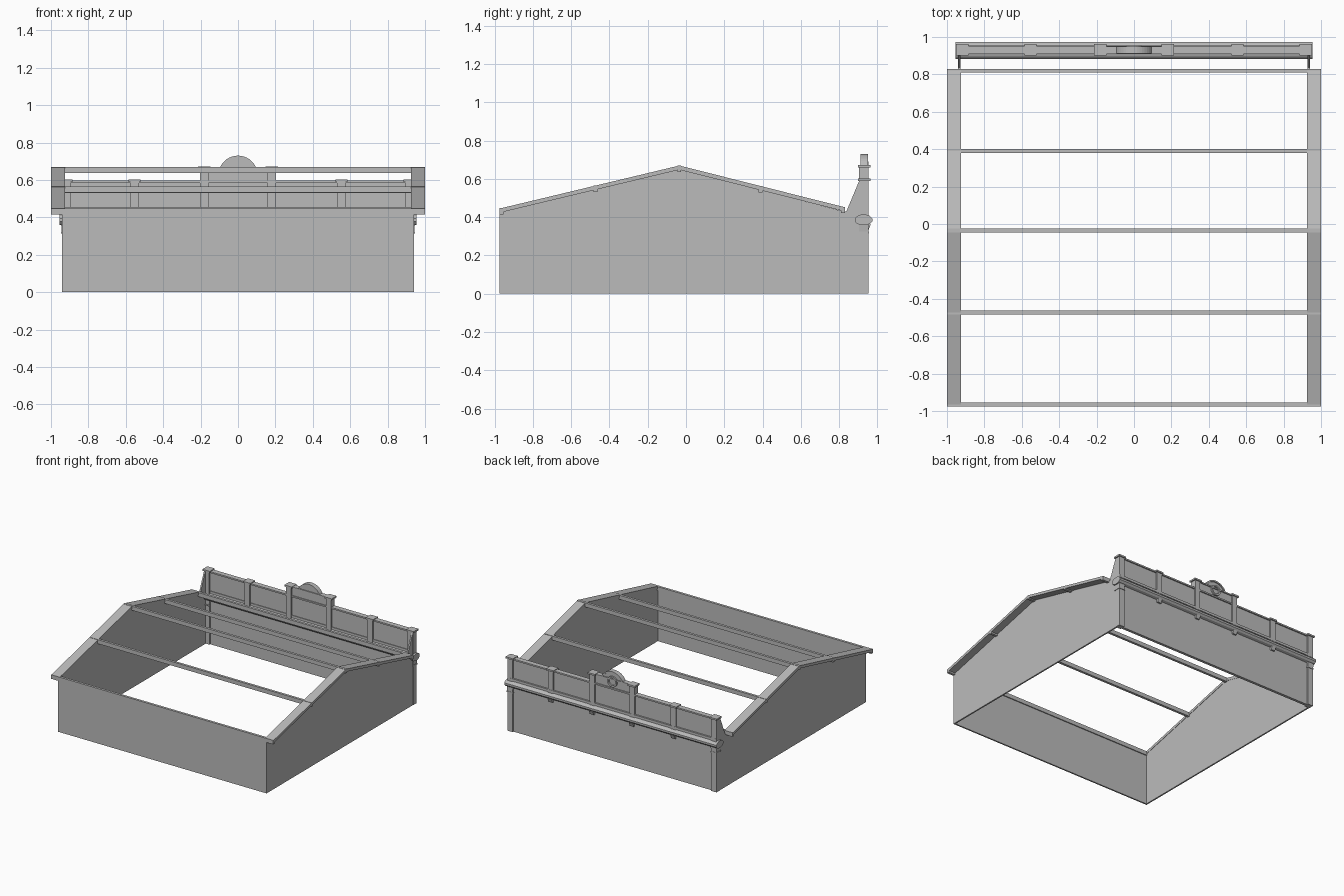
import bpy, bmesh, math

if "Cube" in bpy.data.objects:
    bpy.data.objects.remove(bpy.data.objects["Cube"])

grey = bpy.data.materials.new("plain_grey")
grey.diffuse_color = (0.5, 0.5, 0.5, 1)
grey.use_nodes = True
grey.node_tree.nodes["Principled BSDF"].inputs["Base Color"].default_value = grey.diffuse_color


def finish(name, bm):
    bmesh.ops.recalc_face_normals(bm, faces=bm.faces)
    me = bpy.data.meshes.new(name)
    bm.to_mesh(me)
    bm.free()
    me.materials.append(grey)
    ob = bpy.data.objects.new(name, me)
    bpy.context.collection.objects.link(ob)
    return ob


def box(name, x0, x1, y0, y1, z0, z1):
    return extrude_x(name, [(y0, z0), (y1, z0), (y1, z1), (y0, z1)], x0, x1)


def extrude(name, base, shift):
    """Close a planar outline and extrude it along shift."""
    bm = bmesh.new()
    f = bm.faces.new([bm.verts.new(p) for p in base])
    r = bmesh.ops.extrude_face_region(bm, geom=[f], use_keep_orig=True)
    vs = [g for g in r["geom"] if isinstance(g, bmesh.types.BMVert)]
    bmesh.ops.translate(bm, verts=vs, vec=shift)
    return finish(name, bm)


def extrude_x(name, yz, x0, x1):
    return extrude(name, [(x0, y, z) for y, z in yz], (x1 - x0, 0, 0))


def extrude_y(name, xz, y0, y1):
    return extrude(name, [(x, y0, z) for x, z in xz], (0, y1 - y0, 0))


# Roof line
FRONT, RIDGE, BACK = (-0.975, 0.445), (-0.035, 0.67), (0.83, 0.452)


def roof_z(y):
    a, b = (FRONT, RIDGE) if y < RIDGE[0] else (RIDGE, BACK)
    return a[1] + (b[1] - a[1]) * (y - a[0]) / (b[0] - a[0])


# Side walls with the raked shoulder rising to the parapet, and roof verges
wall = [(-0.975, 0), (0.95, 0), (0.95, 0.59), (0.905, 0.59), (0.838, 0.43),
        (0.825, 0.43), (-0.035, 0.652), (-0.975, 0.425)]
verge = [FRONT, RIDGE, BACK] + [(y, z - 0.022) for y, z in (BACK, RIDGE, FRONT)]
for s, side in ((-1, "left"), (1, "right")):
    extrude_x(side + "_wall", wall, s * 0.928, s * 0.94)
    extrude_x(side + "_roof_verge", verge, s * 0.925, s * 1.0)

# Front and back walls
box("front_wall", -0.94, 0.94, -0.975, -0.963, 0, 0.425)
box("back_wall", -0.94, 0.94, 0.92, 0.942, 0, 0.585)

# Purlins across the open roof
for y in (-0.965, -0.473, -0.035, 0.39, 0.82):
    z = roof_z(y)
    box("purlin", -1, 1, y - 0.01, y + 0.01, z - 0.033, z)

# Parapet coping and lower rail
box("parapet_coping", -0.94, 0.94, 0.91, 0.952, 0.585, 0.597)
box("parapet_rail", -0.94, 0.94, 0.915, 0.955, 0.415, 0.435)

# Rounded cornice running along the back
oct_ = [(0.928 + 0.047 * math.cos(math.pi * (i + 0.5) / 6),
         0.386 + 0.029 * math.sin(math.pi * (i + 0.5) / 6)) for i in range(12)]
extrude_x("cornice", oct_, -0.955, 0.955)

# Parapet piers with caps, and corbels under the cornice
for s in (-1, 1):
    for x, top in ((0.918, 0.59), (0.553, 0.59), (0.18, 0.66)):
        c = s * x
        box("pier", c - 0.023, c + 0.023, 0.905, 0.954, 0.41, top)
        box("pier_cap", c - 0.033, c + 0.033, 0.9, 0.963, top, top + 0.013)
        if x < 0.9:
            extrude_x("corbel", [(0.94, 0.335), (0.955, 0.335), (0.966, 0.365),
                                 (0.94, 0.365)], c - 0.018, c + 0.018)
    # Corner pilasters with a flared capital
    c = s * 0.918
    box("corner_pilaster", c - 0.024, c + 0.024, 0.91, 0.953, 0, 0.32)
    box("pilaster_band", c - 0.028, c + 0.028, 0.9, 0.957, 0.315, 0.325)
    extrude_y("pilaster_capital", [(c - 0.024, 0.325), (c + 0.024, 0.325),
                                   (c + 0.03, 0.385), (c - 0.03, 0.385)], 0.905, 0.955)

# Raised centre panel with arched crest
box("centre_panel", -0.2, 0.2, 0.918, 0.942, 0.585, 0.66)
box("centre_coping", -0.2, 0.2, 0.91, 0.95, 0.66, 0.67)
R, CZ = 0.105, 0.625
a0 = math.asin((0.668 - CZ) / R)
N = 16
angles = [a0 + (math.pi - 2 * a0) * i / N for i in range(N + 1)]
arc = [(R * math.cos(a), CZ + R * math.sin(a)) for a in angles]
extrude_y("crest", arc, 0.918, 0.942)
inner = [((R - 0.012) * math.cos(a), CZ + (R - 0.012) * math.sin(a)) for a in angles]
extrude_y("crest_moulding", arc + inner[::-1], 0.912, 0.95)

# Round ring on the crest
bm = bmesh.new()
n = 24
rows = []
for r, y in ((0.043, 0.94), (0.043, 0.954), (0.03, 0.954), (0.03, 0.94)):
    rows.append([bm.verts.new((r * math.cos(2 * math.pi * i / n), y,
                               0.648 + r * math.sin(2 * math.pi * i / n))) for i in range(n)])
for k in range(4):
    a, b = rows[k], rows[(k + 1) % 4]
    for i in range(n):
        j = (i + 1) % n
        bm.faces.new((a[i], a[j], b[j], b[i]))
finish("crest_ring", bm)
